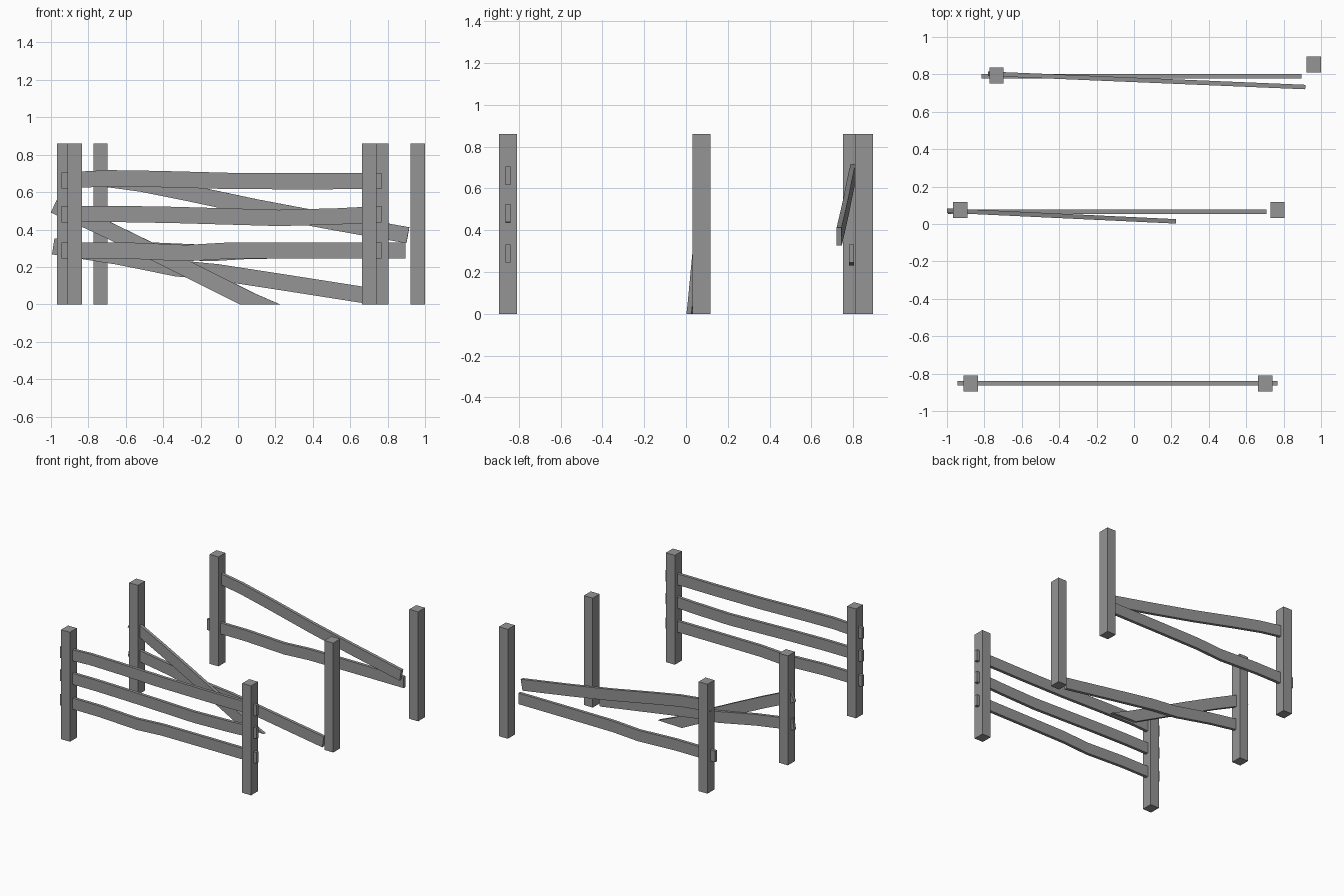
import bpy, bmesh
from math import radians
from mathutils import Matrix, Vector

if "Cube" in bpy.data.objects:
    bpy.data.objects.remove(bpy.data.objects["Cube"])

LENGTH, RAIL_H, RAIL_T = 1.71, 0.087, 0.024
POST_W, POST_D, POST_H = 0.077, 0.086, 0.86

# hand-hewn rail shapes: (fraction of length, vertical offset)
TOP = [(0, 0), (0.15, 0.012), (0.3, 0.008), (0.52, -0.002), (0.75, -0.004), (1, -0.002)]
MIDDLE = [(0, 0), (0.18, 0.001), (0.35, -0.004), (0.68, -0.02), (0.86, -0.012), (1, 0)]
LOWER = [(0, 0), (0.2, 0), (0.39, -0.014), (0.52, -0.001), (0.75, 0), (1, 0)]
GREY = bpy.data.materials.new("weathered_wood")
GREY.diffuse_color = (0.3, 0.3, 0.3, 1)
GREY.use_nodes = True
GREY.node_tree.nodes["Principled BSDF"].inputs["Base Color"].default_value = GREY.diffuse_color


def finish(name, bm):
    bmesh.ops.recalc_face_normals(bm, faces=bm.faces)
    me = bpy.data.meshes.new(name)
    bm.to_mesh(me)
    bm.free()
    me.materials.append(GREY)
    bpy.context.collection.objects.link(bpy.data.objects.new(name, me))


def post(name, x, y):
    bm = bmesh.new()
    m = Matrix.Translation((x, y, POST_H / 2)) @ Matrix.Diagonal((POST_W, POST_D, POST_H, 1))
    bmesh.ops.create_cube(bm, size=1, matrix=m)
    finish(name, bm)


def rail(name, start, shape, pitch=0, yaw=0):
    """Bent plank running right from the centre of its left end."""
    bm = bmesh.new()
    m = (Matrix.Translation(start) @ Matrix.Rotation(radians(yaw), 4, 'Z')
         @ Matrix.Rotation(radians(pitch), 4, 'Y'))
    rings = []
    for f, dz in shape:
        rings.append([bm.verts.new(m @ Vector((f * LENGTH, sy * RAIL_T / 2, dz + sz * RAIL_H / 2)))
                      for sy, sz in ((-1, -1), (1, -1), (1, 1), (-1, 1))])
    for a, b in zip(rings, rings[1:]):
        for i in range(4):
            j = (i + 1) % 4
            bm.faces.new((a[i], a[j], b[j], b[i]))
    bm.faces.new(rings[0])
    bm.faces.new(rings[-1])
    # trim anything sunk below the ground
    if min(v.co.z for v in bm.verts) < 0:
        geom = bm.verts[:] + bm.edges[:] + bm.faces[:]
        bmesh.ops.bisect_plane(bm, geom=geom, plane_co=(0, 0, 0), plane_no=(0, 0, -1), clear_outer=True)
        bmesh.ops.holes_fill(bm, edges=[e for e in bm.edges if e.is_boundary])
    finish(name, bm)


# posts
for name, x, y in (("front_left_post", -0.873, -0.852), ("front_right_post", 0.702, -0.852),
                   ("middle_left_post", -0.93, 0.075), ("middle_right_post", 0.767, 0.075),
                   ("back_left_post", -0.735, 0.795), ("back_right_post", 0.961, 0.852)):
    post(name, x, y)

# intact front fence
for name, z, shape in (("front_top_rail", 0.662, TOP), ("front_middle_rail", 0.482, MIDDLE),
                       ("front_lower_rail", 0.288, LOWER)):
    rail(name, (-0.944, -0.852, z), shape)

# collapsed middle fence
rail("middle_fallen_rail", (-0.982, 0.071, 0.53), MIDDLE, 24.9, -2.7)
rail("middle_lower_rail", (-0.988, 0.066, 0.31), LOWER, 8.9)

# half-detached back fence
rail("back_fallen_rail", (-0.772, 0.803, 0.68), TOP, 10.4, -2.4)
rail("back_lower_rail", (-0.815, 0.791, 0.288), LOWER)
